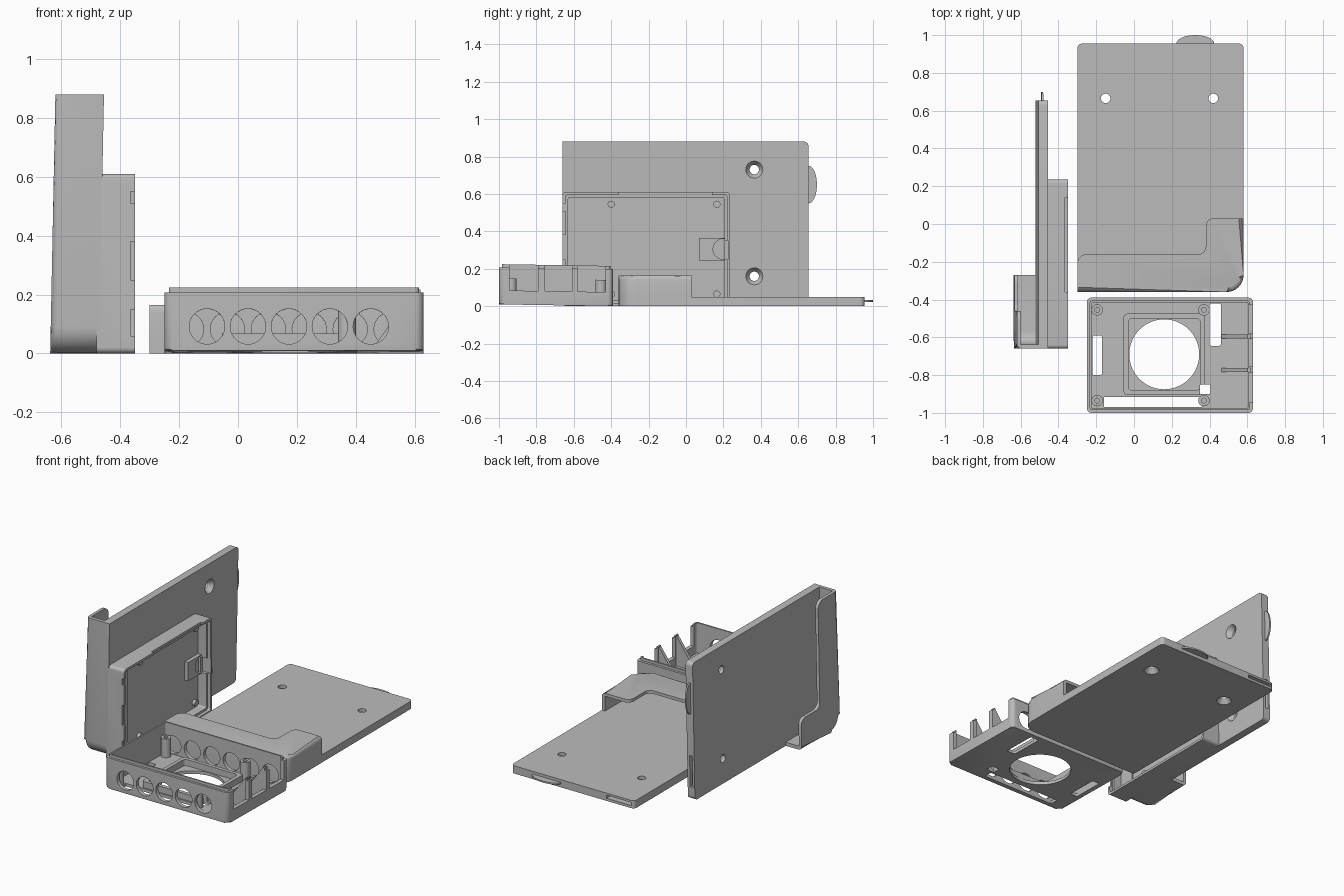
import bpy, bmesh, math
from mathutils import Matrix, Vector

if "Cube" in bpy.data.objects:
    bpy.data.objects.remove(bpy.data.objects["Cube"])

grey = bpy.data.materials.new("plain grey")
grey.use_nodes = True
colour = (0.5, 0.5, 0.5, 1)
grey.diffuse_color = colour
grey.node_tree.nodes["Principled BSDF"].inputs["Base Color"].default_value = colour


def rounded(corners, steps=8):
    """Outline from (x, y, radius) corners, each replaced by an arc."""
    out = []
    for i, (x, y, r) in enumerate(corners):
        p = Vector((x, y))
        if r == 0:
            out.append(p)
            continue
        a = (Vector(corners[i - 1][:2]) - p).normalized()
        b = (Vector(corners[(i + 1) % len(corners)][:2]) - p).normalized()
        centre = p + (a + b) * r
        for k in range(steps + 1):
            t = k / steps * math.pi / 2
            out.append(centre - b * r * math.cos(t) - a * r * math.sin(t))
    return out


def rect(x0, x1, y0, y1, r=0):
    return rounded([(x0, y0, r), (x1, y0, r), (x1, y1, r), (x0, y1, r)])


def oval(x, y, rx, ry, n=40):
    turn = [math.tau * i / n for i in range(n)]
    return [(x + rx * math.cos(t), y + ry * math.sin(t)) for t in turn]


def prism(name, outline, z0, z1, matrix=None, bevel=None, size=0.0, segments=3, top=None):
    """Extruded outline; top is an optional second outline, bevel a rule on edge midpoints."""
    bm = bmesh.new()
    low = [bm.verts.new((p[0], p[1], z0)) for p in outline]
    high = [bm.verts.new((p[0], p[1], z1)) for p in (top or outline)]
    bm.faces.new(low[::-1])
    bm.faces.new(high)
    for i in range(len(low)):
        j = (i + 1) % len(low)
        bm.faces.new((low[i], low[j], high[j], high[i]))
    if bevel:
        edges = [e for e in bm.edges if bevel((e.verts[0].co + e.verts[1].co) / 2)]
        bmesh.ops.bevel(bm, geom=edges, offset=size, segments=segments, profile=0.5, affect='EDGES')
    if matrix:
        bm.transform(matrix)
    bmesh.ops.recalc_face_normals(bm, faces=bm.faces)
    mesh = bpy.data.meshes.new(name)
    bm.to_mesh(mesh)
    bm.free()
    ob = bpy.data.objects.new(name, mesh)
    bpy.context.collection.objects.link(ob)
    return ob


def cut(ob, cutters):
    for c in cutters:
        c.hide_render = True
        m = ob.modifiers.new("cut", 'BOOLEAN')
        m.operation, m.solver, m.object = 'DIFFERENCE', 'EXACT', c
    bpy.context.view_layer.update()
    deps = bpy.context.evaluated_depsgraph_get()
    mesh = bpy.data.meshes.new_from_object(ob.evaluated_get(deps))
    ob.modifiers.clear()
    ob.data = mesh


def discard(cutters):
    for c in cutters:
        bpy.data.objects.remove(c)


def finish(obs, matrix=None):
    for ob in obs:
        if matrix:
            ob.data.transform(matrix)
            if matrix.determinant() < 0:
                ob.data.flip_normals()
        ob.data.materials.clear()
        ob.data.materials.append(grey)
        bpy.ops.object.select_all(action='DESELECT')
        ob.select_set(True)
        bpy.context.view_layer.objects.active = ob
        bpy.ops.object.shade_smooth_by_angle(angle=math.radians(30))


# Mounting plate with a hollow corner lip, made once per hand
def bracket(label, tab_x, slot, matrix=None):
    plate = prism(label + "_plate", rounded([(-.3, -.36, 0), (.58, -.36, .09),
                  (.58, .955, .025), (-.3, .955, .025)]), 0, .05)
    holes = []
    for x in (-.15, .42):
        holes.append(prism("screw_cutter", oval(x, .665, .025, .025), -.1, .1))
        holes.append(prism("sink_cutter", oval(x, .665, .047, .047), -.002, .03,
                           top=oval(x, .665, .025, .025)))
    holes.append(prism("slot_cutter", rect(*slot, .91, 1.0), .017, .036))
    cut(plate, holes)
    height = .165
    lip = prism(label + "_lip", rounded([(-.3, -.36, 0), (.58, -.36, .09), (.58, .03, 0),
                (.38, .03, .04), (.38, -.16, .04), (-.3, -.16, .05)]), .05, height,
                bevel=lambda c: c.z > height - .001 and c.x > -.29
                and (c.y < -.265 or c.x > .55), size=.025)
    room = prism("room_cutter", rounded([(-.5, -.337, 0), (.557, -.337, .07),
                 (.557, .5, 0), (-.5, .5, 0)]), .03, .145)
    cut(lip, [room])
    discard(holes + [room])
    tab = prism(label + "_tab", oval(tab_x, .955, .1, .045), .022, .032)
    finish([plate, lip, tab], matrix)


bracket("flat", .325, (-.28, -.1))
upright = Matrix(((-.02, 0, -1, -.461), (0, 1, 0, -.3), (-1, 0, 0, .58), (0, 0, 0, 1)))
bracket("upright", -.07, (.3, .5), upright)

# Shallow cover, modelled lying down and then stood against the upright plate
cover = prism("cover_shell", rect(-.66, .235, 0, .61, .02), -.02, .11)
cutters = [prism("cavity_cutter", rect(-.63, .205, .03, .58, .01), .03, .2),
           prism("step_cutter", rect(-.645, .22, .015, .595, .015), .09, .2),
           prism("top_notch_cutter", rect(-.36, .14, .57, .7), .095, .2),
           prism("latch_cutter", rect(.19, .225, .25, .35), .05, .2)]
for z0, z1 in ((.06, .15), (.25, .38), (.51, .55)):
    cutters.append(prism("notch_cutter", rect(-.7, -.62, z0, z1), .095, .2))
cut(cover, cutters)
discard(cutters)
cover_parts = [cover, prism("cover_strip", rect(-.625, -.52, .035, .57), .025, .038)]
catch = prism("cover_catch", rect(.07, .21, .245, .365), .025, .055)
round_cut = prism("catch_cutter", oval(.2, .305, .055, .055), .035, .2)
cut(catch, [round_cut])
discard([round_cut])
cover_parts.append(catch)
for u in (-.4, .165):
    for v in (.065, .545):
        cover_parts.append(prism("cover_peg", oval(u, v, .019, .019, 24), .025, .05))
finish(cover_parts, Matrix(((0, 0, 1, -.46), (1, 0, 0, 0), (0, 1, 0, 0), (0, 0, 0, 1))))

# Open box with vents, port openings and a raised rim
tilt = Matrix(((1, 0, 0, 0), (0, 1, 0, 0), (0, -.016, 1, -.00624), (0, 0, 0, 1)))
case = prism("case_shell", rect(-.25, .63, -1, -.39, .025), 0, .198,
             bevel=lambda c: c.z < .001, size=.012, segments=2)
rim = prism("case_rim", rect(-.235, .615, -.985, -.405, .015), .198, .215)
across = Matrix(((1, 0, 0, 0), (0, 0, 1, 0), (0, 1, 0, 0), (0, 0, 0, 1)))
ports = [(-.945, -.79), (-.755, -.61), (-.58, -.43)]
cutters = [prism("cavity_cutter", rect(-.225, .605, -.975, -.415, .01), .02, .4)]
cutters += [prism("port_cutter", rect(.58, .7, a, b), .075, .4) for a, b in ports]
shell_only = []
for i in range(6):
    x = -.105 + i * .139
    if i < 5:
        shell_only.append(prism("front_vent_cutter", oval(x, .082, .06, .06), -1.1, -.95, across))
    shell_only.append(prism("back_vent_cutter", oval(x - .07, .082, .058, .058), -.44, -.3, across))
# Floor openings: fan hole and slots
shell_only.append(prism("fan_cutter", oval(.16, -.69, .185, .185, 64), -.1, .1))
for x0, x1, y0, y1, r in ((-.22, -.17, -.8, -.59, .01), (.4, .46, -.645, -.42, .01),
                          (-.16, .36, -.97, -.915, 0), (.35, .405, -.9, -.85, .005)):
    shell_only.append(prism("slot_cutter", rect(x0, x1, y0, y1, r), -.1, .1))
cut(case, cutters + shell_only)
cut(rim, cutters)
discard(cutters + shell_only)

# Fan frame on the floor
frame = prism("fan_frame", rect(-.055, .375, -.905, -.475, .02), .015, .06)
cutters = [prism("frame_cutter", rect(-.03, .35, -.88, -.5, .02), 0, .1),
           prism("corner_cutter", rect(.35, .405, -.92, -.85), 0, .1)]
cut(frame, cutters)
discard(cutters)
case_parts = [case, rim, frame]

# Screw posts and the tapered ribs between ports
for x in (-.195, .37):
    for y in (-.935, -.455):
        post = prism("screw_post", oval(x, y, .03, .03, 28), .015, .14)
        bore = prism("bore_cutter", oval(x, y, .013, .013, 16), .05, .2)
        cut(post, [bore])
        discard([bore])
        case_parts.append(post)
rib = [(.46, .015), (.62, .015), (.62, .21), (.6, .21)]
for y in (-.595, -.7725):
    case_parts.append(prism("port_rib", rib, y - .01, y + .01, across))
finish(case_parts, tilt)
